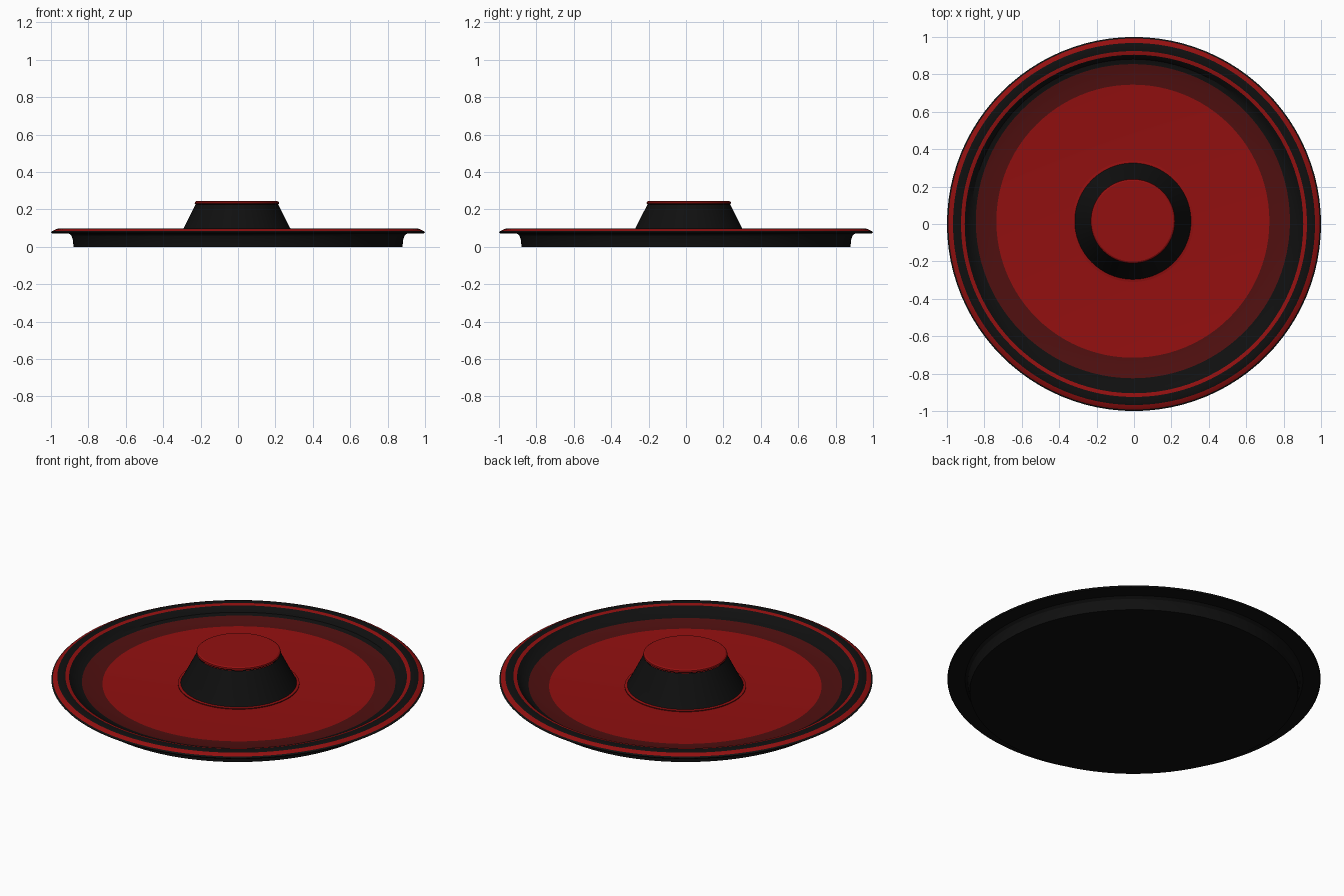
import bpy, bmesh
from math import sin, cos, tau, radians
from mathutils import Vector

cube = bpy.data.objects.get("Cube")
if cube:
    bpy.data.objects.remove(cube, do_unlink=True)


def material(name, color):
    m = bpy.data.materials.new(name)
    m.use_nodes = True
    m.diffuse_color = (*color, 1)
    m.node_tree.nodes["Principled BSDF"].inputs["Base Color"].default_value = (*color, 1)
    return m


BLACK, RED, DARK = range(3)
MATERIALS = [material("black", (0.005, 0.005, 0.005)),
             material("red", (0.29, 0.005, 0.005)),
             material("dark red", (0.08, 0.005, 0.005))]
SEGMENTS = 96
# The dish floor and hub sit slightly off the rim's centre
OFFSET = Vector((-0.006, 0.015, 0))


def lathe(name, profile):
    """Revolve (radius, height, colour of the band that follows) points."""
    bm = bmesh.new()
    rings = []
    for r, z, _ in profile:
        shift = OFFSET if r < 0.87 else Vector()
        if r == 0:
            rings.append([bm.verts.new(shift + Vector((0, 0, z)))] * SEGMENTS)
        else:
            rings.append([bm.verts.new(shift + Vector((r * cos(tau * i / SEGMENTS),
                                                       r * sin(tau * i / SEGMENTS), z)))
                          for i in range(SEGMENTS)])
    for a, b, point in zip(rings, rings[1:], profile):
        for i in range(SEGMENTS):
            j = (i + 1) % SEGMENTS
            corners = list(dict.fromkeys((a[i], a[j], b[j], b[i])))
            bm.faces.new(corners).material_index = point[2]
    mesh = bpy.data.meshes.new(name)
    bm.to_mesh(mesh)
    bm.free()
    for m in MATERIALS:
        mesh.materials.append(m)
    obj = bpy.data.objects.new(name, mesh)
    bpy.context.collection.objects.link(obj)
    bpy.ops.object.select_all(action='DESELECT')
    obj.select_set(True)
    bpy.context.view_layer.objects.active = obj
    bpy.ops.object.shade_smooth_by_angle(angle=radians(30))
    return obj


# Base and skirt, up to the underside of the rim
lathe("base", [(0, 0, BLACK), (0.88, 0, BLACK), (0.882, 0.035, BLACK),
               (0.89, 0.06, BLACK), (0.905, 0.072, BLACK)])

# Overhanging rim with coloured bands
lathe("rim", [(0.905, 0.072, BLACK), (0.995, 0.072, BLACK), (1.0, 0.078, BLACK),
              (0.992, 0.085, RED), (0.968, 0.096, BLACK), (0.955, 0.099, BLACK),
              (0.925, 0.099, RED), (0.905, 0.094, BLACK)])

# Recessed dish inside the rim
lathe("dish", [(0.905, 0.094, BLACK), (0.89, 0.08, BLACK), (0.866, 0.064, BLACK),
               (0.84, 0.057, DARK), (0.73, 0.045, RED), (0, 0.045, RED)])

# Low flange around the hub
lathe("hub_flange", [(0.325, 0.044, DARK), (0.325, 0.05, RED), (0.30, 0.054, RED)])

# Tapered hub and its flat cap
lathe("hub", [(0.312, 0.05, BLACK), (0.285, 0.1, BLACK), (0.222, 0.225, BLACK)])
lathe("hub_cap", [(0.218, 0.225, BLACK), (0.226, 0.232, RED), (0.224, 0.24, RED),
                  (0.216, 0.245, RED), (0, 0.245, RED)])
